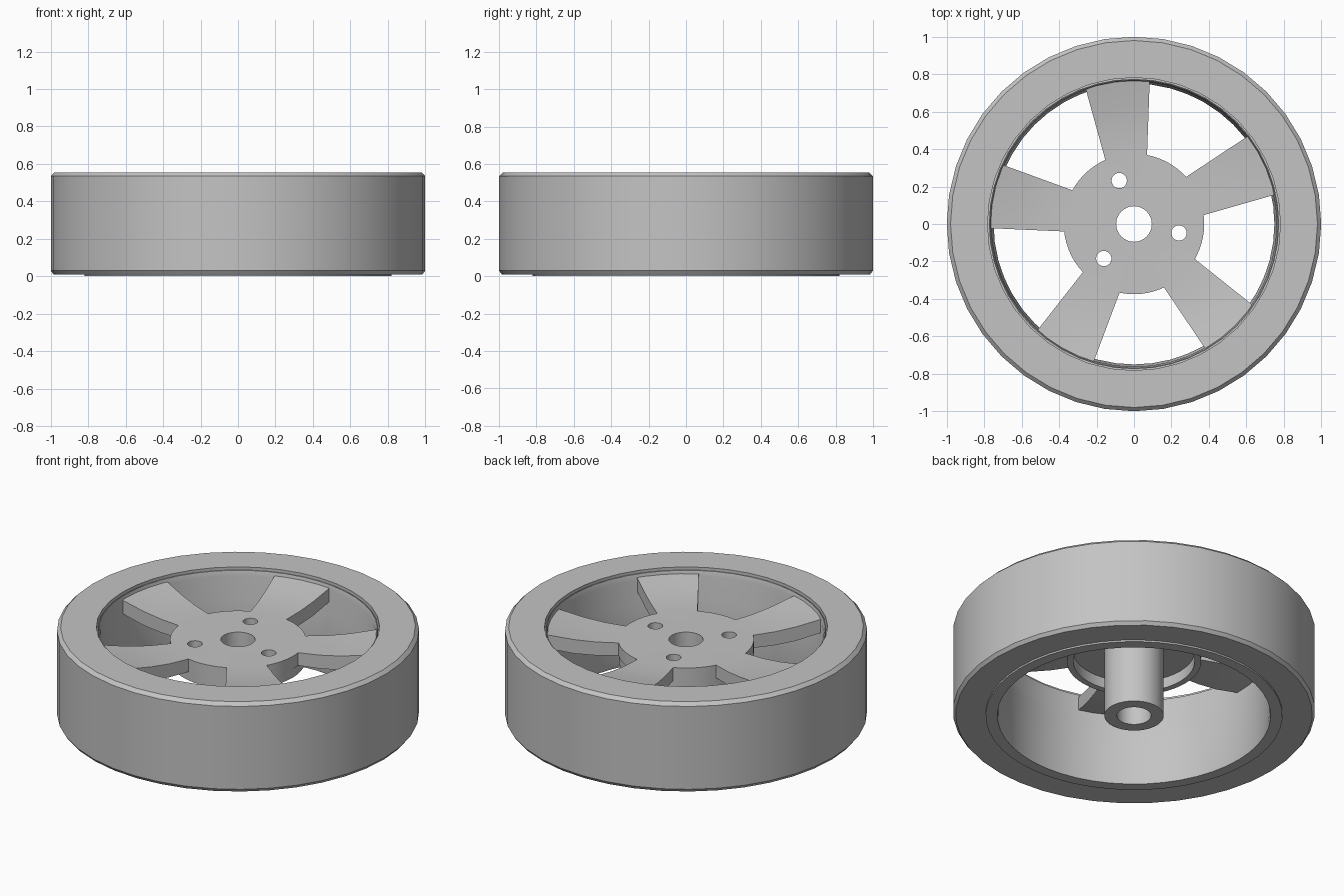
import bpy, bmesh, math

cube = bpy.data.objects.get("Cube")
if cube:
    bpy.data.objects.remove(cube, do_unlink=True)

grey = bpy.data.materials.new("plain grey")
grey.use_nodes = True
colour = (0.55, 0.55, 0.55, 1)
grey.diffuse_color = colour
grey.node_tree.nodes["Principled BSDF"].inputs["Base Color"].default_value = colour


def finish(name, bm):
    bmesh.ops.recalc_face_normals(bm, faces=bm.faces)
    mesh = bpy.data.meshes.new(name)
    bm.to_mesh(mesh)
    bm.free()
    mesh.materials.append(grey)
    obj = bpy.data.objects.new(name, mesh)
    bpy.context.collection.objects.link(obj)
    return obj


def smooth(obj):
    bpy.ops.object.select_all(action="DESELECT")
    obj.select_set(True)
    bpy.context.view_layer.objects.active = obj
    bpy.ops.object.shade_smooth_by_angle(angle=math.radians(22))


def lathe(name, profile, sides):
    """Closed (radius, height) profile turned around the axle."""
    bm = bmesh.new()
    rings = []
    for i in range(sides):
        a = math.tau * i / sides
        rings.append([bm.verts.new((r * math.cos(a), r * math.sin(a), z)) for r, z in profile])
    n = len(profile)
    for i in range(sides):
        here, there = rings[i], rings[(i + 1) % sides]
        for j in range(n):
            k = (j + 1) % n
            bm.faces.new((here[j], there[j], there[k], here[k]))
    return finish(name, bm)


def cut(target, cutter):
    cutter.hide_render = True
    mod = target.modifiers.new("cut", "BOOLEAN")
    mod.operation = "DIFFERENCE"
    mod.solver = "EXACT"
    mod.object = cutter
    bpy.context.view_layer.objects.active = target
    bpy.ops.object.modifier_apply(modifier=mod.name)
    bpy.data.objects.remove(cutter, do_unlink=True)


def prism(name, outline, low, high):
    bm = bmesh.new()
    face = bm.faces.new([bm.verts.new((x, y, low)) for x, y in outline])
    ext = bmesh.ops.extrude_face_region(bm, geom=[face])
    verts = [v for v in ext["geom"] if isinstance(v, bmesh.types.BMVert)]
    bmesh.ops.translate(bm, verts=verts, vec=(0, 0, high - low))
    return finish(name, bm)


def polar(radius, degrees):
    a = math.radians(degrees)
    return radius * math.cos(a), radius * math.sin(a)


# Tyre with small chamfers on both shoulders
tyre = lathe("tyre", [(0.782, 0.555), (0.98, 0.555), (1, 0.535), (1, 0.03),
                      (0.985, 0.01), (0.8, 0.01), (0.782, 0.03)], 40)

# Rim barrel with a bottom flange, inner ledge and flared top lip
rim = lathe("rim_barrel", [(0.755, 0), (0.82, 0), (0.82, 0.03), (0.79, 0.03), (0.79, 0.5),
                           (0.775, 0.5), (0.775, 0.54), (0.77, 0.54), (0.762, 0.51),
                           (0.762, 0.42), (0.75, 0.37), (0.75, 0.03)], 48)

# Dished wheel face with a thick collar under the hub
face = lathe("wheel_face", [(0.095, 0.478), (0.375, 0.478), (0.5, 0.482), (0.62, 0.495),
                            (0.768, 0.522), (0.768, 0.44), (0.62, 0.41), (0.5, 0.4),
                            (0.371, 0.4), (0.371, 0.345), (0.335, 0.345), (0.335, 0.41),
                            (0.095, 0.41)], 48)

# Five windows leave five spokes
for k in range(5):
    mid = 60.7 + 72 * k
    steps = [i / 4 - 1 for i in range(9)]
    inner = [polar(0.375, mid + 18.6 * s) for s in steps]
    outer = [polar(0.8, mid + 23.2 * s) for s in reversed(steps)]
    cut(face, prism("window_cutter", inner + outer, 0.3, 0.6))

# Three bolt holes
for k in range(3):
    cx, cy = polar(0.245, 108.8 + 120 * k)
    circle = [polar(0.041, 360 * i / 20) for i in range(20)]
    cut(face, prism("bolt_cutter", [(cx + x, cy + y) for x, y in circle], 0.3, 0.6))

# Hollow axle tube
axle = lathe("axle_tube", [(0.095, 0), (0.164, 0), (0.164, 0.44), (0.095, 0.44)], 48)

for part in (tyre, rim, face, axle):
    smooth(part)
